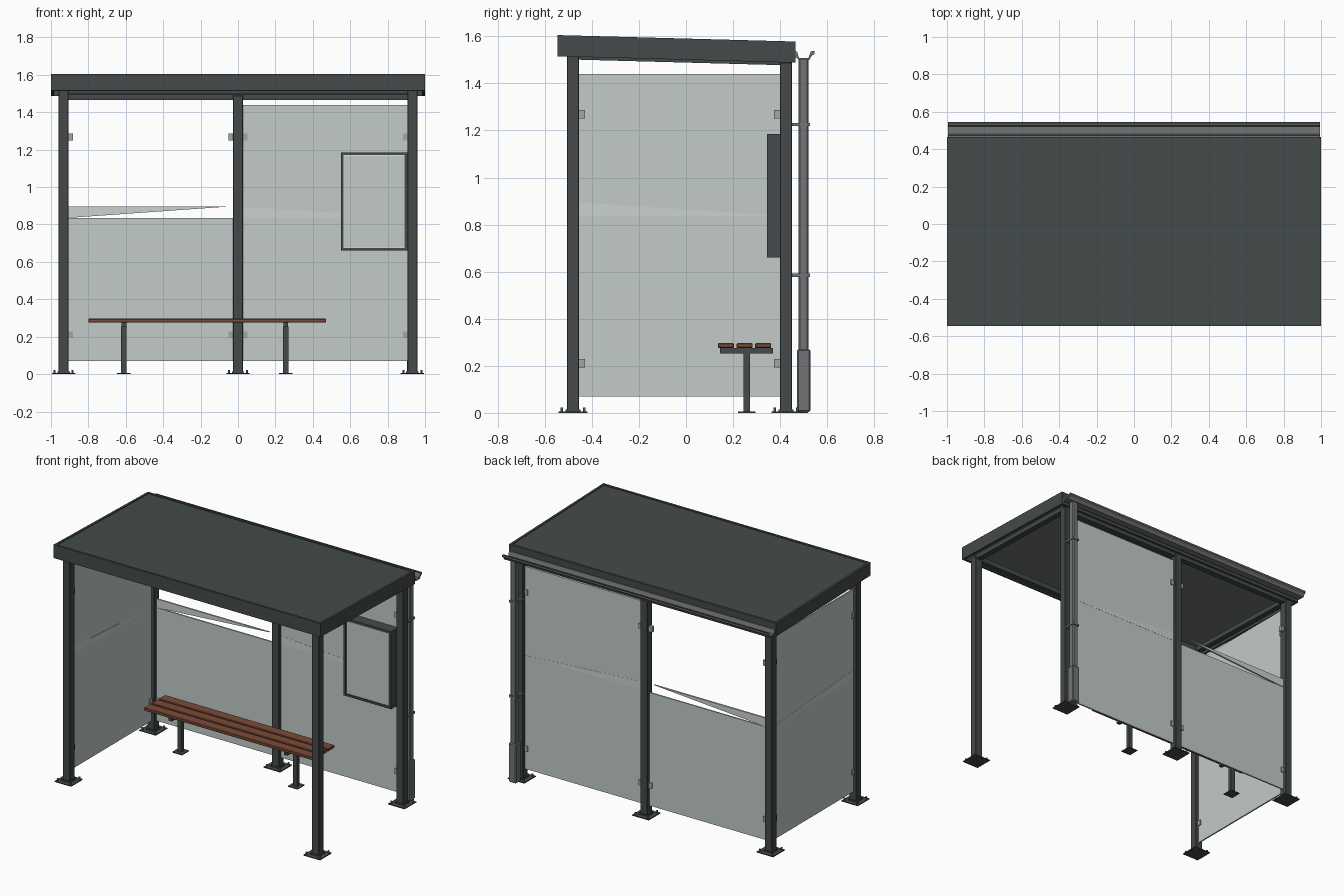
import bpy, bmesh, math

if "Cube" in bpy.data.objects:
    bpy.data.objects.remove(bpy.data.objects["Cube"])

def mat(name, r, g, b):
    m = bpy.data.materials.new(name)
    m.diffuse_color = (r, g, b, 1)
    m.use_nodes = True
    m.node_tree.nodes["Principled BSDF"].inputs["Base Color"].default_value = m.diffuse_color
    return m

DARK = mat("anthracite metal", 0.058, 0.068, 0.068)
GREY = mat("zinc grey", 0.17, 0.175, 0.18)
GLASS = mat("pale glass", 0.54, 0.595, 0.575)
BAND = mat("frosted band", 0.60, 0.65, 0.63)
CLIP = mat("clip steel", 0.36, 0.39, 0.385)
WOOD = mat("bench wood", 0.20, 0.072, 0.04)
WHITE = mat("poster white", 0.85, 0.87, 0.86)

SLOPE = -0.027

def finish(name, bm, m):
    bmesh.ops.recalc_face_normals(bm, faces=bm.faces[:])
    me = bpy.data.meshes.new(name)
    bm.to_mesh(me)
    bm.free()
    me.materials.append(m)
    ob = bpy.data.objects.new(name, me)
    bpy.context.collection.objects.link(ob)
    return ob

def box(name, x, y, z, m, slope=0.0, bevel=0.0):
    """Box from (min, max) ranges; slope shears z along y from the front edge."""
    bm = bmesh.new()
    bmesh.ops.create_cube(bm, size=1)
    for v in bm.verts:
        px, py, pz = [r[0] if c < 0 else r[1] for r, c in zip((x, y, z), v.co)]
        v.co = (px, py, pz + slope * (py + 0.545))
    ob = finish(name, bm, m)
    if bevel:
        mod = ob.modifiers.new("bevel", 'BEVEL')
        mod.width, mod.segments = bevel, 1
    return ob

def around(c, h):
    return (c - h, c + h)

def prism_x(name, profile, x, m):
    """Extrude a (y, z) outline along x."""
    bm = bmesh.new()
    f = bm.faces.new([bm.verts.new((x[0], *p)) for p in profile])
    ext = bmesh.ops.extrude_face_region(bm, geom=[f])["geom"]
    bmesh.ops.translate(bm, vec=(x[1] - x[0], 0, 0),
                        verts=[g for g in ext if isinstance(g, bmesh.types.BMVert)])
    return finish(name, bm, m)

def bolt(name, x, y):
    bm = bmesh.new()
    bmesh.ops.create_cone(bm, cap_ends=True, segments=6, radius1=0.006, radius2=0.006, depth=0.022)
    bmesh.ops.translate(bm, vec=(x, y, 0.011), verts=bm.verts[:])
    finish(name, bm, GREY)

# Posts with bolted base plates
PX, YF, YB = 0.932, -0.48, 0.425
for name, x, y, top in (("front_left", -PX, YF, 1.52), ("front_right", PX, YF, 1.52),
                        ("back_left", -PX, YB, 1.49), ("back_middle", 0.0, YB, 1.49),
                        ("back_right", PX, YB, 1.49)):
    box(name + "_post", around(x, 0.027), around(y, 0.026), (0, top), DARK, bevel=0.003)
    box(name + "_base_plate", around(x, 0.062), around(y, 0.062), (0, 0.006), DARK)
    box(name + "_base_collar", around(x, 0.033), around(y, 0.032), (0, 0.014), DARK)
    for sx in (-1, 1):
        for sy in (-1, 1):
            bolt(name + "_bolt", x + sx * 0.048, y + sy * 0.048)

# Top rails
box("front_rail", (-PX, PX), around(YF, 0.02), (1.50, 1.535), DARK)
box("back_rail", (-PX, PX), around(YB, 0.02), (1.465, 1.497), DARK)
for s in (-1, 1):
    box("side_rail", around(s * PX, 0.02), (YF, YB), (1.503, 1.535), DARK, SLOPE)

# Sloping roof: fascia on four sides, panel and soffit
box("front_fascia", (-1, 1), (-0.545, -0.53), (1.515, 1.605), DARK, SLOPE)
box("back_fascia", (-1, 1), (0.45, 0.465), (1.515, 1.605), DARK, SLOPE)
for s in (-1, 1):
    box("side_fascia", around(s * 0.9925, 0.0075), (-0.53, 0.45), (1.515, 1.605), DARK, SLOPE)
box("roof_panel", (-0.985, 0.985), (-0.53, 0.45), (1.575, 1.600), DARK, SLOPE)
box("roof_soffit", (-0.985, 0.985), (-0.53, 0.45), (1.568, 1.575), GREY, SLOPE)

# Gutter with open channel and lip
prism_x("gutter", [(0.465, 1.535), (0.465, 1.512), (0.478, 1.500), (0.525, 1.500), (0.533, 1.515),
                   (0.545, 1.525), (0.545, 1.535), (0.530, 1.535), (0.520, 1.508),
                   (0.480, 1.508), (0.472, 1.535)], (-0.995, 0.995), GREY)
box("gutter_lip", (-0.995, 0.995), (0.535, 0.545), (1.533, 1.537), DARK)

# Downpipe with foot sleeve and brackets
box("downpipe", around(PX, 0.021), around(0.50, 0.021), (0.0, 1.505), GREY, bevel=0.006)
box("downpipe_foot", around(PX, 0.028), around(0.50, 0.028), (0.004, 0.27), GREY, bevel=0.006)
for z in (0.585, 1.225):
    box("downpipe_bracket", around(PX, 0.026), (0.45, 0.526), around(z, 0.007), GREY)

# Glass panes: full left side, full right back bay, half-height left back bay
T = 0.005
box("left_side_glass", around(-PX, T), (-0.455, 0.40), (0.07, 1.44), GLASS)
box("back_right_glass", (0.026, 0.906), around(YB, T), (0.07, 1.44), GLASS)
box("back_left_glass", (-0.906, -0.026), around(YB, T), (0.07, 0.835), GLASS)

# Tapering frosted bands
def band(name, pts, push):
    bm = bmesh.new()
    f = bm.faces.new([bm.verts.new(p) for p in pts])
    ext = bmesh.ops.extrude_face_region(bm, geom=[f])["geom"]
    bmesh.ops.translate(bm, vec=push, verts=[g for g in ext if isinstance(g, bmesh.types.BMVert)])
    finish(name, bm, BAND)

w = T + 0.001
band("back_left_band", [(-0.906, YB - w, 0.895), (-0.06, YB - w, 0.895), (-0.88, YB - w, 0.837),
                        (-0.906, YB - w, 0.837)], (0, 2 * w, 0))
band("back_right_band", [(0.026, YB - w, 0.895), (0.906, YB - w, 0.837), (0.026, YB - w, 0.837)],
     (0, 2 * w, 0))
band("left_side_band", [(-PX - w, -0.455, 0.895), (-PX - w, 0.40, 0.837), (-PX - w, -0.455, 0.837)],
     (2 * w, 0, 0))

# Glass clips
for z in (0.21, 1.268):
    for x in (-0.895, -0.038, 0.038, 0.895):
        box("back_glass_clip", around(x, 0.013), around(YB, 0.012), around(z, 0.018), CLIP)
    for y in (-0.442, 0.387):
        box("side_glass_clip", around(-PX, 0.012), around(y, 0.013), around(z, 0.018), CLIP)

# Notice case on the right back bay
X0, X1, Z0, Z1, F = 0.55, 0.905, 0.66, 1.185, 0.014
box("notice_case_back", (X0, X1), (0.36, 0.419), (Z0, Z1), DARK)
for x in ((X0, X0 + F), (X1 - F, X1)):
    box("notice_case_side", x, (0.345, 0.36), (Z0, Z1), DARK)
for z in ((Z0, Z0 + F), (Z1 - F, Z1)):
    box("notice_case_edge", (X0 + F, X1 - F), (0.345, 0.36), z, DARK)
box("notice_poster", (X0 + F, X1 - F), (0.353, 0.36), (Z0 + F, Z1 - F), WHITE)
box("notice_glass", (X0 + F + 0.004, X1 - F - 0.004), (0.349, 0.353),
    (Z0 + F + 0.004, Z1 - F - 0.004), GLASS)

# Bench: three planks on two pedestal legs
for y in (0.169, 0.249, 0.328):
    box("seat_plank", (-0.80, 0.47), around(y, 0.034), (0.276, 0.296), WOOD, bevel=0.003)
for x in (-0.61, 0.255):
    box("bench_leg", around(x, 0.015), around(0.258, 0.014), (0, 0.255), DARK)
    box("bench_arm", around(x, 0.013), (0.145, 0.37), (0.252, 0.276), DARK)
    box("bench_foot", around(x, 0.036), around(0.258, 0.037), (0, 0.006), DARK)
